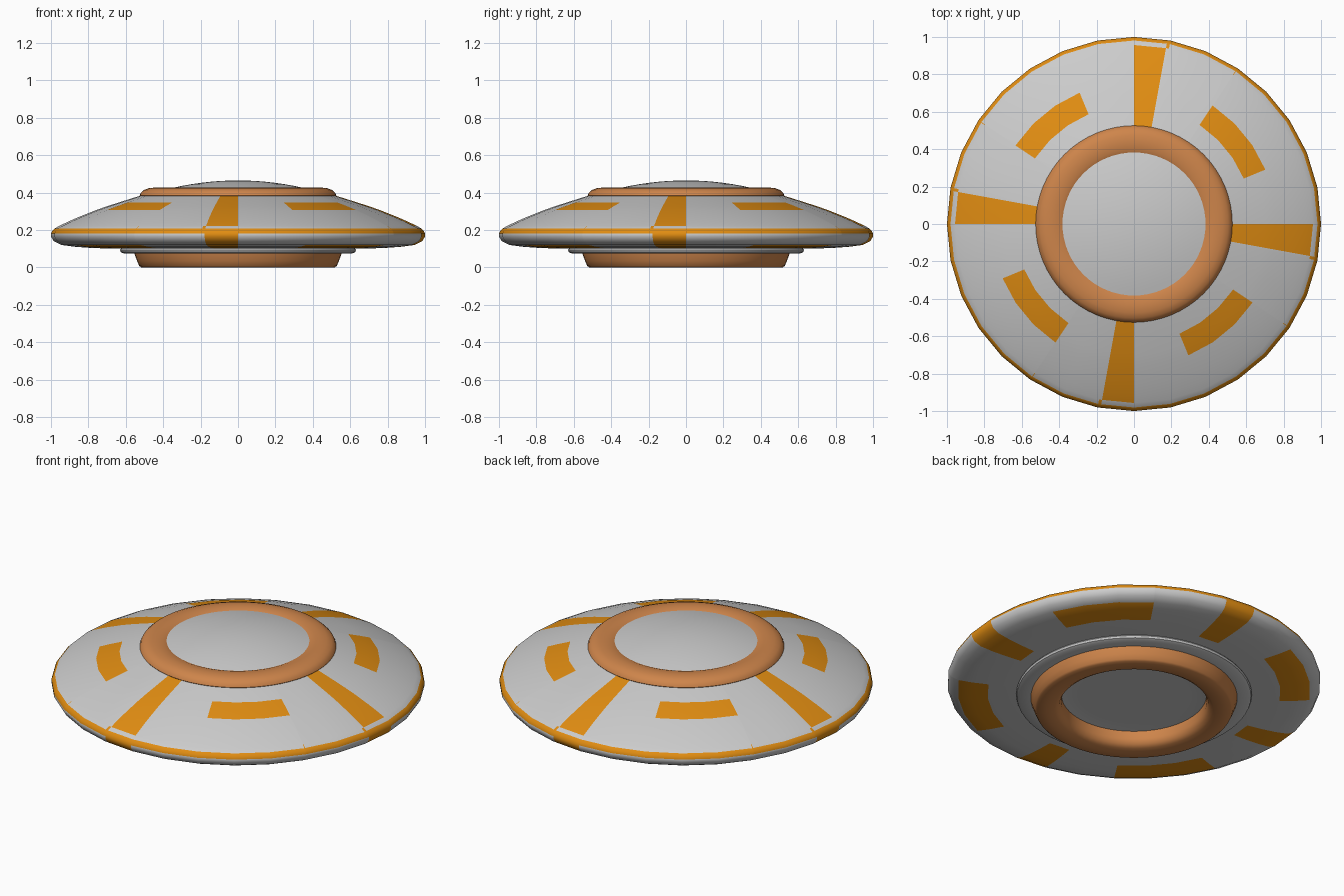
import bpy, bmesh, math
from mathutils import Vector

if "Cube" in bpy.data.objects:
    bpy.data.objects.remove(bpy.data.objects["Cube"])


def material(name, rgb):
    m = bpy.data.materials.new(name)
    m.diffuse_color = (*rgb, 1)
    m.use_nodes = True
    m.node_tree.nodes["Principled BSDF"].inputs["Base Color"].default_value = m.diffuse_color
    return m


GREY = material("light grey", (0.60, 0.60, 0.60))
ORANGE = material("orange paint", (0.75, 0.265, 0.006))
COPPER = material("copper", (0.62, 0.235, 0.07))


def lathe(name, profile, segments, mats, cuts=(), rule=None):
    """Spin an (r, z) profile, listed from the top outward and down, about z."""
    bm = bmesh.new()
    rings = []
    for r, z in profile:
        rings.append([bm.verts.new((r * math.cos(2 * math.pi * j / segments),
                                    r * math.sin(2 * math.pi * j / segments), z))
                      for j in range(segments)])
    for a, b in zip(rings, rings[1:]):
        for j in range(segments):
            k = (j + 1) % segments
            bm.faces.new((a[j], b[j], b[k], a[k]))
    bmesh.ops.remove_doubles(bm, verts=bm.verts, dist=1e-5)
    # straight cuts through the axis give clean paint borders
    for deg in cuts:
        t = math.radians(deg)
        bmesh.ops.bisect_plane(bm, geom=bm.verts[:] + bm.edges[:] + bm.faces[:], dist=1e-5,
                               plane_co=(0, 0, 0), plane_no=(-math.sin(t), math.cos(t), 0))
    for f in bm.faces:
        if rule:
            f.material_index = rule(f.calc_center_median())
    me = bpy.data.meshes.new(name)
    bm.to_mesh(me)
    bm.free()
    ob = bpy.data.objects.new(name, me)
    bpy.context.collection.objects.link(ob)
    for m in mats:
        me.materials.append(m)
    bpy.ops.object.select_all(action='DESELECT')
    ob.select_set(True)
    bpy.context.view_layer.objects.active = ob
    bpy.ops.object.shade_smooth_by_angle(angle=math.radians(42))
    return ob


# Paint layout, repeating every quarter turn
BAR = (79.7, 90.0)
DASH = (22.5, 56.5)


def paint(c):
    r = math.hypot(c.x, c.y)
    a = math.degrees(math.atan2(c.y, c.x)) % 90
    if c.z > 0.18 and r > 0.967:                      # rim band
        return 1
    top = c.z > 0.18
    bar = r < 0.955 if top else r > 0.70
    dash = 0.63 < r < 0.757 if top else 0.79 < r < 0.94
    if bar and BAR[0] < a < BAR[1]:
        return 1
    if dash and DASH[0] < a < DASH[1]:
        return 1
    return 0


# Saucer hull
hull = [(0.44, 0.405), (0.53, 0.381), (0.635, 0.348), (0.70, 0.327), (0.76, 0.306),
        (0.86, 0.266), (0.92, 0.239), (0.957, 0.221), (0.981, 0.208), (0.994, 0.195),
        (1.0, 0.180), (1.0, 0.165), (0.985, 0.140), (0.945, 0.120), (0.87, 0.110),
        (0.785, 0.104), (0.70, 0.101), (0.55, 0.10)]
angles = [q + d for q in (0, 90) for d in BAR + DASH]
lathe("saucer_hull", hull, 32, [GREY, ORANGE], angles, paint)

# Low dome on top
dome = [(0.40 * i / 8, 0.465 - 0.052 * (i / 8) ** 2) for i in range(9)]
lathe("top_dome", dome, 64, [GREY])

# Copper collar around the dome
collar = [(0.38, 0.405), (0.382, 0.417), (0.40, 0.424), (0.44, 0.427), (0.475, 0.424),
          (0.503, 0.414), (0.52, 0.399), (0.526, 0.385), (0.52, 0.376)]
lathe("top_collar", collar, 64, [COPPER])

# Belly plate with rounded edge
belly = [(0.61, 0.106), (0.625, 0.102), (0.631, 0.093), (0.627, 0.082), (0.612, 0.075),
         (0.56, 0.073), (0.53, 0.073), (0.50, 0.088), (0.30, 0.09), (0, 0.09)]
lathe("belly_plate", belly, 64, [GREY])

# Copper landing ring
ring = [(0.555, 0.085), (0.553, 0.072), (0.54, 0.035), (0.528, 0.008), (0.518, 0.0),
        (0.47, 0.0), (0.425, 0.004), (0.402, 0.018), (0.39, 0.045), (0.388, 0.095)]
lathe("landing_ring", ring, 64, [COPPER])
